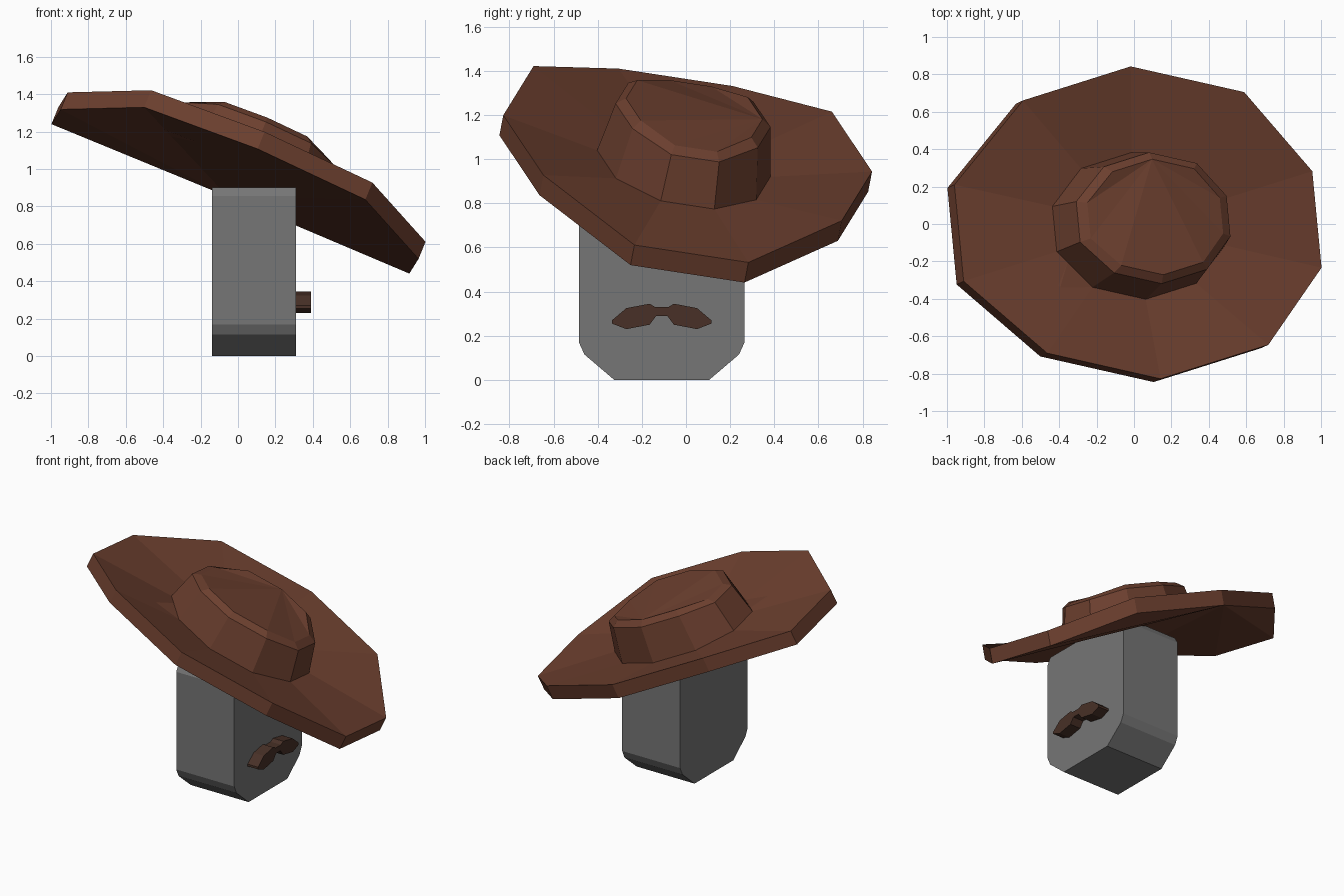
import bpy, bmesh, math
from mathutils import Vector

if "Cube" in bpy.data.objects:
    bpy.data.objects.remove(bpy.data.objects["Cube"])


def make_object(name, bm, color):
    bmesh.ops.recalc_face_normals(bm, faces=bm.faces)
    me = bpy.data.meshes.new(name)
    bm.to_mesh(me)
    bm.free()
    ob = bpy.data.objects.new(name, me)
    bpy.context.collection.objects.link(ob)
    mat = bpy.data.materials.new(name + "_colour")
    mat.diffuse_color = (*color, 1)
    mat.use_nodes = True
    mat.node_tree.nodes["Principled BSDF"].inputs["Base Color"].default_value = mat.diffuse_color
    me.materials.append(mat)
    return ob


def extrude_x(name, profile, x0, x1, color):
    """Prism from a (y, z) profile, running along x."""
    bm = bmesh.new()
    a, b = ([bm.verts.new((x, y, z)) for y, z in profile] for x in (x0, x1))
    bm.faces.new(a)
    bm.faces.new(b)
    n = len(profile)
    for i in range(n):
        bm.faces.new((a[i], a[(i + 1) % n], b[(i + 1) % n], b[i]))
    return make_object(name, bm, color)


def mirrored(half, centre):
    """Closed profile from its right half, mirrored about y = centre."""
    return ([(centre + y, z) for y, z in half]
            + [(centre - y, z) for y, z in reversed(half)])


# Head: slab with chamfered corners
extrude_x("head", mirrored([(0.215, 0), (0.35, 0.115), (0.375, 0.17),
                            (0.375, 0.855), (0.35, 0.9)], -0.11),
          -0.14, 0.31, (0.18, 0.18, 0.18))

# Moustache on the +x face
extrude_x("moustache", mirrored([(0.025, 0.29), (0.055, 0.25), (0.16, 0.23),
                                 (0.225, 0.255), (0.225, 0.27), (0.16, 0.325),
                                 (0.055, 0.345), (0.03, 0.33)], -0.11),
          0.31, 0.39, (0.065, 0.03, 0.02))

# Tilted hat: ten-sided elliptical rings, the long ends bent down
CENTRE = Vector((0.025, -0.01, 0.98))
LONG = Vector((1.006, 0.038, -0.42))
SHORT = Vector((-0.08, 0.835, -0.1275))
UP = LONG.cross(SHORT).normalized()
bm = bmesh.new()


def ring(scale, height, drop):
    out = []
    for k in range(10):
        t = math.radians(36 * k - 18)
        c, s = math.cos(t), math.sin(t)
        h = height - (drop if abs(c) > 0.9 else 0)
        out.append(bm.verts.new(CENTRE + scale * (LONG * c + SHORT * s) + UP * h))
    return out


# rim underside, rim top, crown base, crown shoulder, crown top
rings = [ring(1, 0, 0.11), ring(1, 0.1, 0.11), ring(0.47, 0, 0),
         ring(0.42, 0.24, 0.03), ring(0.37, 0.272, 0.035)]
for lo, hi in zip(rings, rings[1:]):
    for i in range(10):
        j = (i + 1) % 10
        bm.faces.new((lo[i], lo[j], hi[j], hi[i]))

# Underside and crown top closed with fans from one back corner
for r in (rings[0], rings[-1]):
    for i in range(4, 12):
        bm.faces.new((r[3], r[i % 10], r[(i + 1) % 10]))
make_object("hat", bm, (0.15, 0.05, 0.028))
